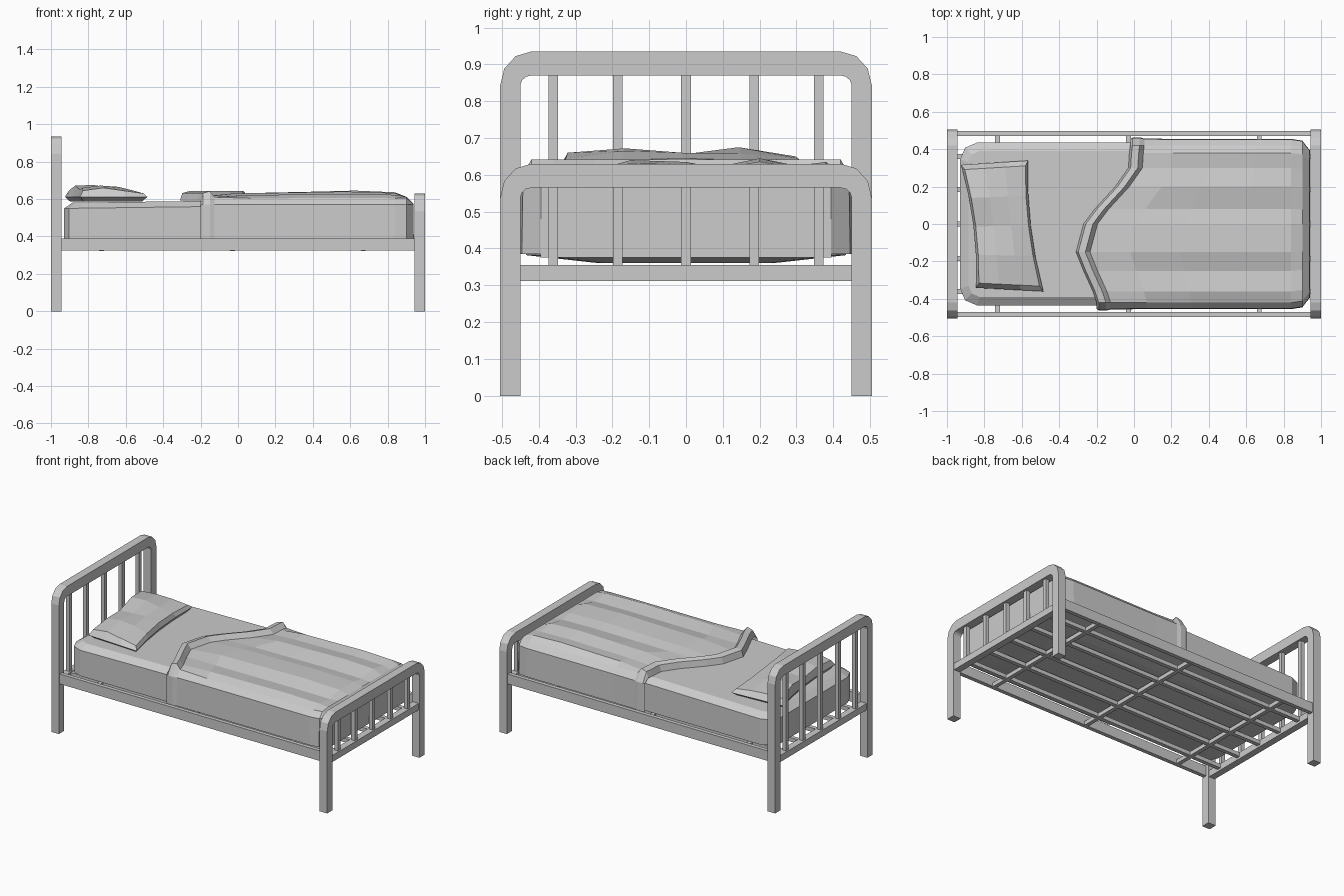
import bpy, bmesh, math

if "Cube" in bpy.data.objects:
    bpy.data.objects.remove(bpy.data.objects["Cube"])


def make(name, verts, faces):
    me = bpy.data.meshes.new(name)
    me.from_pydata(verts, [], faces)
    bm = bmesh.new()
    bm.from_mesh(me)
    bmesh.ops.recalc_face_normals(bm, faces=bm.faces)
    bm.to_mesh(me)
    bm.free()
    ob = bpy.data.objects.new(name, me)
    bpy.context.collection.objects.link(ob)
    return ob


def box(name, x0, x1, y0, y1, z0, z1):
    v = [(x, y, z) for x in (x0, x1) for y in (y0, y1) for z in (z0, z1)]
    return make(name, v, [(0, 1, 3, 2), (4, 6, 7, 5), (0, 4, 5, 1),
                          (2, 3, 7, 6), (0, 2, 6, 4), (1, 5, 7, 3)])


def grid_faces(rows, cols):
    return [(r * cols + c, r * cols + c + 1, (r + 1) * cols + c + 1, (r + 1) * cols + c)
            for r in range(rows - 1) for c in range(cols - 1)]


# bent square-tube hoop: legs plus rounded top rail
def hoop(name, x0, x1, top):
    def line(y, ry, rz):
        half = [(y, 0)]
        for i in range(4):
            a = math.radians(30 * i)
            half.append((0.42 + ry * math.cos(a), top - 0.093 + rz * math.sin(a)))
        return half + [(-p, q) for p, q in reversed(half)]
    outer, inner = line(0.505, 0.085, 0.093), line(0.45, 0.03, 0.028)
    n = len(outer)
    v = [(x, y, z) for x in (x0, x1) for l in (outer, inner) for y, z in l]
    f = []
    for i in range(n - 1):
        f += [(i, i + 1, n + i + 1, n + i),
              (2 * n + i, 2 * n + i + 1, 3 * n + i + 1, 3 * n + i),
              (i, i + 1, 2 * n + i + 1, 2 * n + i),
              (n + i, n + i + 1, 3 * n + i + 1, 3 * n + i)]
    f += [(0, n, 3 * n, 2 * n), (n - 1, 2 * n - 1, 4 * n - 1, 3 * n - 1)]
    make(name, v, f)


bar_ys = (-0.36, -0.185, 0, 0.185, 0.36)
for label, s, top in (("headboard", -1, 0.935), ("footboard", 1, 0.63)):
    hoop(label + "_hoop", min(s, s * 0.945), max(s, s * 0.945), top)
    c = s * 0.9725
    box(label + "_crossbar", c - 0.022, c + 0.022, -0.45, 0.45, 0.312, 0.355)
    for y in bar_ys:
        box(label + "_bar", c - 0.013, c + 0.013, y - 0.013, y + 0.013, 0.35, top - 0.06)

# side rails and under-frame slats
for s in (-1, 1):
    box("side_rail", -0.95, 0.95, s * 0.483 - 0.013, s * 0.483 + 0.013, 0.325, 0.39)
for y in bar_ys:
    box("long_slat", -0.96, 0.96, y - 0.013, y + 0.013, 0.326, 0.352)
for x in (-0.73, -0.03, 0.67):
    box("cross_slat", x - 0.013, x + 0.013, -0.475, 0.475, 0.322, 0.348)


# mattress: stacked rings with clipped corners
def ring(inset, z, cut):
    hx, hy = 0.925 - inset, 0.435 - inset
    q = [(hx, hy - cut), (hx - cut * 0.3, hy - cut * 0.3), (hx - cut, hy)]
    q += [(-x, y) for x, y in reversed(q)]
    q += [(-x, -y) for x, y in q]
    return [(x - 0.005, y, z + (0.012 * (x / 0.9) if z > 0.5 else 0)) for x, y in q]


rings = [ring(0.2, 0.36, 0.05), ring(0, 0.382, 0.09), ring(0, 0.562, 0.09), ring(0.045, 0.592, 0.06)]
n = len(rings[0])
faces = [(k * n + i, k * n + (i + 1) % n, (k + 1) * n + (i + 1) % n, (k + 1) * n + i)
         for k in range(3) for i in range(n)]
faces += [tuple(range(n)), tuple(range(3 * n, 4 * n))]
make("mattress", [p for r in rings for p in r], faces)

# blanket: across-bed profile (y, z, front edge x) swept to the foot
prof = [(-.455, .385, -.2), (-.452, .57, -.2), (-.42, .605, -.2), (-.36, .628, -.22),
        (-.25, .612, -.27), (-.15, .64, -.31), (0, .635, -.27), (.08, .62, -.21),
        (.2, .645, -.1), (.3, .625, -.03), (.38, .635, -.025), (.42, .605, -.02),
        (.452, .57, -.02), (.455, .385, -.02)]
verts = []
# rolled front fold
for dx, lift in ((0, -0.008), (0.012, 0.032), (0.05, 0.042), (0.075, 0.01)):
    for y, z, f in prof:
        wall = abs(y) > 0.43
        out = max(lift, 0) * 0.2 * (1 if y > 0 else -1) if wall else 0
        verts.append((f + dx, y + out, z if wall else 0.6 + lift))
# wrinkled body
for t, k in ((0.2, 0.75), (0.45, 0.85), (0.75, 1.0), (1, 0.8)):
    for y, z, f in prof:
        a = f + 0.075
        verts.append((a + t * (0.84 - a), y, 0.6 + (z - 0.6) * k if z > 0.6 else z))
# rounded foot end, hanging down
for x, s, cap in ((0.9, 0.98, 0.612), (0.938, 0.87, 0.575), (0.94, 0.87, 0.375)):
    for y, z, f in prof:
        verts.append((x, y * s, min(z, cap)))
make("blanket", verts, grid_faces(11, len(prof)))

# pillow: dented top grid over a slightly wider base
heights = [[.645, .66, .65, .672, .645], [.66, .672, .655, .675, .65],
           [.645, .665, .66, .658, .645], [.63, .64, .645, .64, .632]]
R, C = 4, 5


def pillow_point(u, v, grow):
    u, v = 0.5 + (u - 0.5) * grow, 0.5 + (v - 0.5) * grow
    left, right = -0.84 - 0.08 * v, -0.49 - 0.08 * v
    pinch = 0.025 * 4 * v * (1 - v) * (u - 0.5) * 2
    return left + (right - left) * u - pinch, -0.335 + 0.645 * v + 0.04 * u * (2 * v - 1 + 0.1) * 0.5


verts = [(*pillow_point(r / 3, c / 4, 0.94), heights[r][c]) for r in range(R) for c in range(C)]
rim = [c for c in range(C)] + [r * C + C - 1 for r in range(1, R)]
rim += [(R - 1) * C + c for c in range(C - 2, -1, -1)] + [r * C for r in range(R - 2, 0, -1)]
m = len(rim)
verts += [(*pillow_point((i // C) / 3, (i % C) / 4, 1.02), 0.612) for i in rim]
verts += [(*pillow_point((i // C) / 3, (i % C) / 4, 0.92), 0.588) for i in rim]
faces = grid_faces(R, C)
base = R * C
for i in range(m):
    j = (i + 1) % m
    faces += [(rim[i], rim[j], base + j, base + i), (base + i, base + j, base + m + j, base + m + i)]
faces.append(tuple(range(base + m, base + 2 * m)))
make("pillow", verts, faces)
